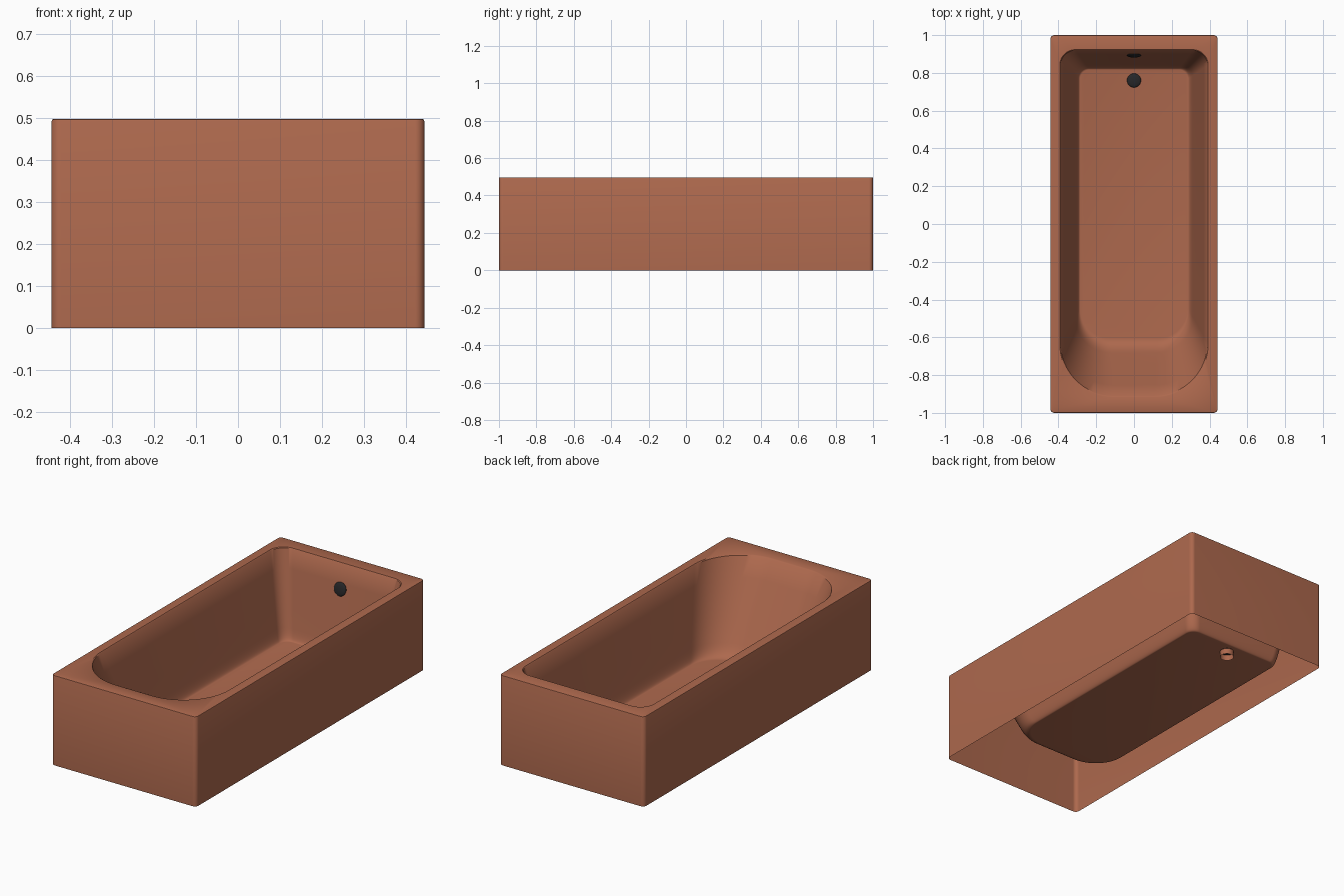
import bpy, bmesh, math

if "Cube" in bpy.data.objects:
    bpy.data.objects.remove(bpy.data.objects["Cube"])


def material(name, color):
    m = bpy.data.materials.new(name)
    m.diffuse_color = (*color, 1)
    m.use_nodes = True
    m.node_tree.nodes["Principled BSDF"].inputs["Base Color"].default_value = m.diffuse_color
    return m


CLAY = material("terracotta", (0.42, 0.14, 0.075))
DARK = material("dark_metal", (0.02, 0.02, 0.022))
SEG = 16


def rounded_loop(hx, y0, y1, back, front):
    """Rounded rectangle outline; back and front are (rx, ry) corner radii."""
    pts = []
    for sx, y, sy, (rx, ry), a0 in ((1, y1, 1, back, 0), (-1, y1, 1, back, 90),
                                    (-1, y0, -1, front, 180), (1, y0, -1, front, 270)):
        for i in range(SEG + 1):
            a = math.radians(a0 + 90 * i / SEG)
            pts.append((sx * (hx - rx) + rx * math.cos(a), y - sy * ry + ry * math.sin(a)))
    return pts


def finish(bm, name, mat, angle=35):
    me = bpy.data.meshes.new(name)
    bm.to_mesh(me)
    bm.free()
    ob = bpy.data.objects.new(name, me)
    bpy.context.collection.objects.link(ob)
    me.materials.append(mat)
    bpy.context.view_layer.objects.active = ob
    ob.select_set(True)
    bpy.ops.object.shade_smooth_by_angle(angle=math.radians(angle))
    ob.select_set(False)
    return ob


# Tub: open-bottomed skirt, flat rim and hanging basin as one lofted shell
TOP, FLOOR = 0.497, 0.035


def skirt(inset):
    r = 0.022 - inset
    return rounded_loop(0.443 - inset, inset - 1, 1 - inset, (r, r), (r, r))


opening = rounded_loop(0.39, -0.912, 0.92, (0.08, 0.08), (0.28, 0.28))
floor = rounded_loop(0.285, -0.605, 0.817, (0.05, 0.05), (0.16, 0.16))


def basin(s):
    return [(f[0] + (o[0] - f[0]) * s, f[1] + (o[1] - f[1]) * s) for f, o in zip(floor, opening)]


rings = [(skirt(0), 0), (skirt(0), TOP - 0.005), (skirt(0.0015), TOP - 0.0015), (skirt(0.005), TOP)]
lip = rounded_loop(0.393, -0.917, 0.923, (0.082, 0.082), (0.282, 0.282))
rings += [(lip, TOP), (basin(0.99), TOP - 0.004)]
corner, blend = 0.13, 0.14          # where wall meets floor, and fillet share
s1, z1 = corner + (1 - corner) * blend, FLOOR + (TOP - FLOOR) * blend
for t in (0.25, 0.5, 0.75):
    rings.append((basin(0.99 + (s1 - 0.99) * t), TOP - 0.004 + (z1 - TOP + 0.004) * t))
for i in range(9):
    t = 1 - i / 8
    s = 2 * t * (1 - t) * corner + t * t * s1
    rings.append((basin(s), FLOOR + t * t * (z1 - FLOOR)))

bm = bmesh.new()
loops = [[bm.verts.new((x, y, z)) for x, y in pts] for pts, z in rings]
n = len(loops[0])
for a, b in zip(loops, loops[1:]):
    for i in range(n):
        j = (i + 1) % n
        bm.faces.new((a[i], a[j], b[j], b[i]))
bm.faces.new(loops[-1])
finish(bm, "bathtub_shell", CLAY)

# Drain pipe stub under the floor
bm = bmesh.new()
bmesh.ops.create_cone(bm, cap_ends=False, segments=32, radius1=0.036, radius2=0.036, depth=0.032)
bmesh.ops.translate(bm, verts=bm.verts, vec=(0, 0.76, 0.018))
finish(bm, "drain_pipe", CLAY)


# Domed drain plug and overflow cover
def dome(name, location, tilt):
    bm = bmesh.new()
    bmesh.ops.create_uvsphere(bm, u_segments=32, v_segments=16, radius=0.037)
    bmesh.ops.scale(bm, verts=bm.verts, vec=(1, 1, 0.25))
    ob = finish(bm, name, DARK, 60)
    ob.location = location
    ob.rotation_euler = (tilt, 0, 0)


dome("drain_plug", (0, 0.76, FLOOR + 0.002), 0)
dome("overflow_cover", (0, 0.893, 0.365), math.radians(78))
